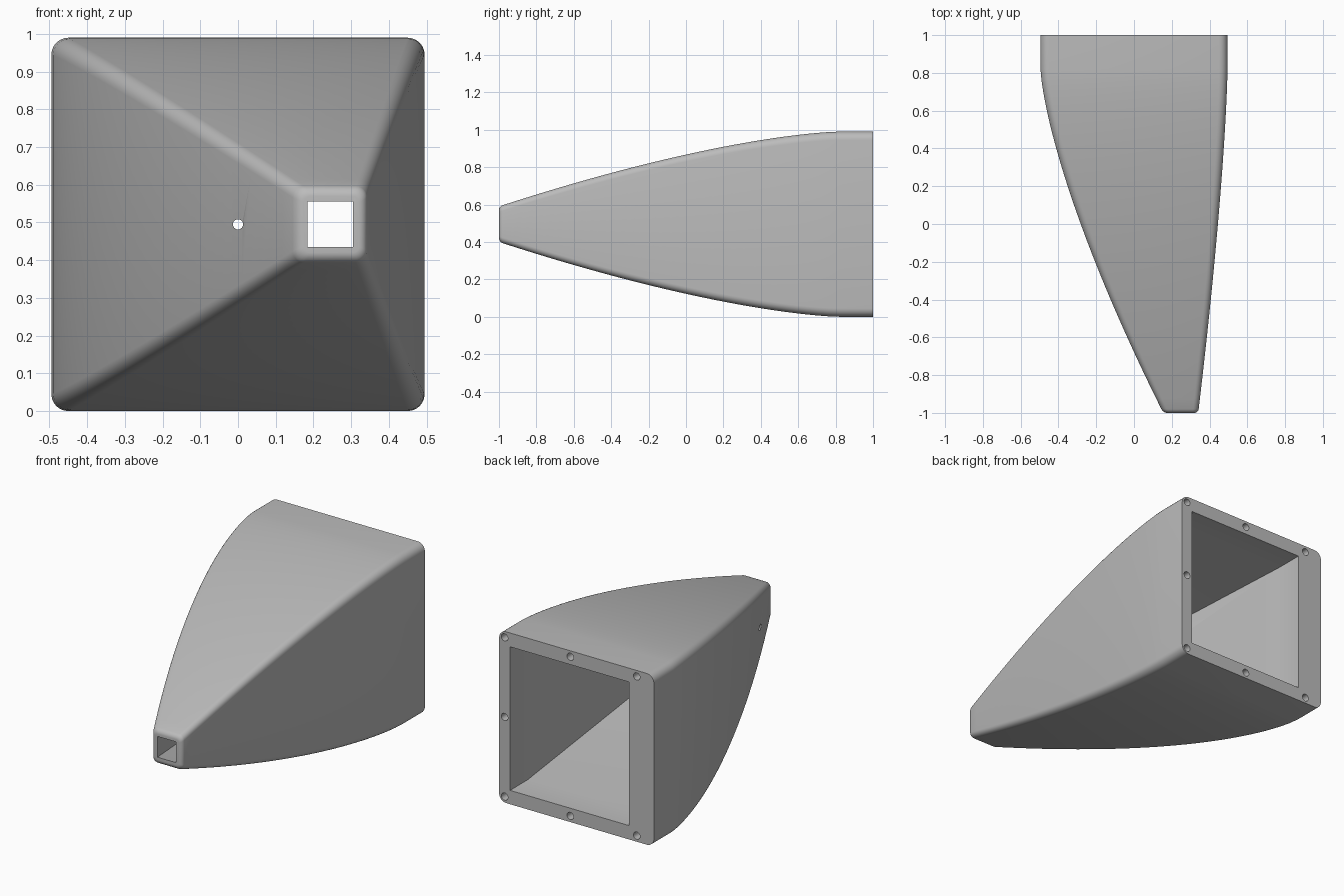
import bpy, bmesh, math
from math import cos, sin, pi

cube = bpy.data.objects.get("Cube")
if cube:
    bpy.data.objects.remove(cube, do_unlink=True)

grey = bpy.data.materials.new("plain_grey")
grey.use_nodes = True
colour = (0.5, 0.5, 0.5, 1)
grey.diffuse_color = colour
grey.node_tree.nodes["Principled BSDF"].inputs["Base Color"].default_value = colour

MID = 0.495    # height of the bore axis
FLAT = 0.82    # where the straight rear section starts
FILLET = 0.02  # rounding of the front rim


def ring(y, left, right, half, radius=0, steps=6):
    """Rounded rectangle across the y axis."""
    if not radius:
        return [(right, y, MID + half), (left, y, MID + half),
                (left, y, MID - half), (right, y, MID - half)]
    points = []
    for corner, (sx, sz) in enumerate([(1, 1), (-1, 1), (-1, -1), (1, -1)]):
        cx = right - radius if sx > 0 else left + radius
        cz = MID + sz * (half - radius)
        for i in range(steps + 1):
            a = (corner + i / steps) * pi / 2
            points.append((cx + radius * cos(a), y, cz + radius * sin(a)))
    return points


def loft(name, rings):
    """Closed solid skinned through the rings."""
    bm = bmesh.new()
    loops = [[bm.verts.new(p) for p in r] for r in rings]
    for a, b in zip(loops, loops[1:]):
        for i in range(len(a)):
            j = (i + 1) % len(a)
            bm.faces.new((a[i], a[j], b[j], b[i]))
    bm.faces.new(loops[0])
    bm.faces.new(loops[-1])
    bmesh.ops.recalc_face_normals(bm, faces=bm.faces)
    mesh = bpy.data.meshes.new(name)
    bm.to_mesh(mesh)
    bm.free()
    mesh.materials.append(grey)
    obj = bpy.data.objects.new(name, mesh)
    bpy.context.collection.objects.link(obj)
    return obj


def rod(name, x, z, y0, y1, radius, sides=24):
    """Round cutter along y."""
    circle = [(x + radius * cos(2 * pi * i / sides),
               z + radius * sin(2 * pi * i / sides)) for i in range(sides)]
    return loft(name, [[(px, y, pz) for px, pz in circle] for y in (y0, y1)])


def body_ring(y, inset=0):
    """Outer section, curving in from the rear to the off-centre tip."""
    t = max(0, (FLAT - y) / (FLAT + 1))
    left = -0.495 + 0.65 * t ** 1.4
    right = 0.495 - 0.155 * t ** 1.4
    half = MID - 0.4 * t ** 1.48
    return ring(y, left + inset, right - inset, half - inset,
                0.045 - 0.015 * t - inset * 0.7)


# Outer body with a rounded front rim
rings = []
for i in range(6):
    a = i / 5 * pi / 2
    rings.append(body_ring(-1 + FILLET * (1 - sin(a)), FILLET * (1 - cos(a))))
rings.reverse()
rings = rings[::-1] if rings[0][0][1] > rings[-1][0][1] else rings
steps = 32
rings += [body_ring(-1 + FILLET + (FLAT + 1 - FILLET) * i / steps)
          for i in range(1, steps + 1)]
rings.append(body_ring(1))
body = loft("tapered_housing", rings)

# Square bore: straight at the rear, then tapering to the small front opening
over = 0.02
cutters = [loft("bore_cutter", [
    ring(-1 - over, 0.185 + over * 0.28, 0.305 - over * 0.065, 0.06 - over * 0.19),
    ring(0.84, -0.335, 0.425, 0.415),
    ring(1.1, -0.335, 0.425, 0.415)])]

# Small sight hole through the wide side wall
cutters.append(rod("sight_hole_cutter", 0, MID, -0.9, 0.2, 0.0135))

# Screw holes in the rear face, none in the middle of the wide wall
for x in (0.46, 0.04, -0.385):
    for dz in (-1, 0, 1):
        if dz or x > 0.4:
            cutters.append(rod("screw_hole_cutter", x, MID + dz * 0.46, 0.88, 1.1, 0.021))

bpy.context.view_layer.objects.active = body
for cutter in cutters:
    cutter.hide_render = True
    mod = body.modifiers.new("cut", 'BOOLEAN')
    mod.operation = 'DIFFERENCE'
    mod.solver = 'EXACT'
    mod.object = cutter
    bpy.ops.object.modifier_apply(modifier=mod.name)
    bpy.data.objects.remove(cutter, do_unlink=True)

bpy.ops.object.select_all(action='DESELECT')
body.select_set(True)
bpy.ops.object.shade_smooth_by_angle(angle=math.radians(30))
